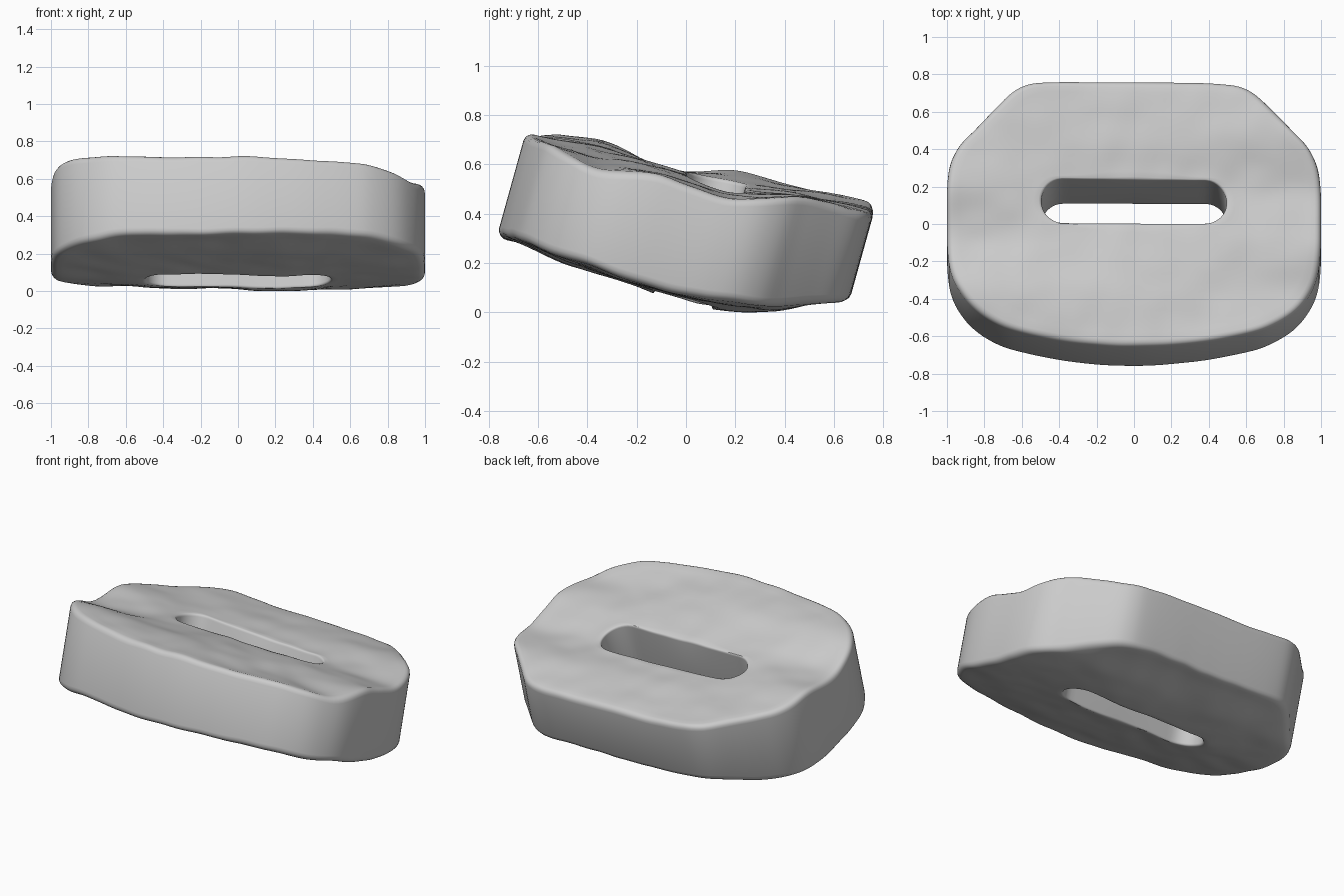
import bpy, math
from mathutils import Vector, Matrix, noise

if "Cube" in bpy.data.objects:
    bpy.data.objects.remove(bpy.data.objects["Cube"])

TILT = math.radians(15.5)      # slab leans down towards the back
SLOT_V, SLOT_R, SLOT_X = 0.07, 0.12, 0.495
N = 224

# right half of the outline, front to back (x, v); mirrored below
HALF = [(0, -.727), (.2, -.718), (.4, -.695), (.6, -.655), (.72, -.615), (.84, -.54),
        (.92, -.45), (.975, -.34), (.997, -.2), (1, 0), (.998, .15), (.98, .27),
        (.93, .37), (.85, .455), (.75, .56), (.66, .65), (.59, .692), (.5, .712), (.3, .72), (0, .72)]
outline = HALF + [(-x, v) for x, v in HALF[-2:0:-1]]

# surface heights along the slab: rows front to back, columns left / middle / right
ROWS = [-.7, -.42, -.14, .14, .42, .7]
TOP = [(.20, .162, .15), (.215, .185, .088), (.18, .18, .15),
       (.245, .182, .135), (.255, .222, .215), (.285, .245, .225)]
BOTTOM = [(-.225, -.27, -.225), (-.275, -.295, -.275), (-.28, -.31, -.295),
          (-.275, -.32, -.285), (-.22, -.265, -.235), (-.115, -.14, -.145)]


def catmull(a, b, c, d, t):
    return 0.5 * (2*b + (c-a)*t + (2*a-5*b+4*c-d)*t*t + (3*b-a-3*c+d)*t**3)


# smooth the outline
K = len(outline)
outline = [tuple(catmull(*[outline[(i + k) % K][c] for k in (-1, 0, 1, 2)], s / 5) for c in (0, 1))
           for i in range(K) for s in range(5)]


def height(table, x, v, seed):
    f = min(max((v + .7) / .28, 0), 4.999)
    i, t = int(f), f - int(f)
    rows = [table[min(max(i + k, 0), 5)] for k in (-1, 0, 1, 2)]
    l, m, r = (catmull(*[row[c] for row in rows], t) for c in range(3))
    h = m + (r - l) / 2 * x + ((r + l) / 2 - m) * x * x
    # hewn unevenness
    return h + .012 * noise.noise((x*2.6, v*3.6, seed)) + .007 * noise.noise((x*6, v*7, seed + 5))


def outer_radius(a):
    d, best = Vector((math.cos(a), math.sin(a))), 0
    for k, p in enumerate(outline):
        q = outline[(k + 1) % len(outline)]
        px, py, ex, ey = p[0], p[1] - SLOT_V, q[0] - p[0], q[1] - p[1]
        den = d.x * ey - d.y * ex
        if abs(den) < 1e-9:
            continue
        r = (px * ey - py * ex) / den
        s = (px * d.y - py * d.x) / den
        if r > 0 and -1e-6 <= s <= 1 + 1e-6:
            best = max(best, r)
    return best


def slot_radius(a):
    c, s, flat = abs(math.cos(a)), abs(math.sin(a)), SLOT_X - SLOT_R
    if s > 1e-9 and SLOT_R * c / s <= flat:
        return SLOT_R / s
    return flat * c + math.sqrt(max(SLOT_R**2 - (flat * s)**2, 0))


def rounded(d, r):             # drop of a rounded rim at distance d from the edge
    return 0 if d >= r else r - math.sqrt(r*r - (r-d)**2)


def column(a):
    ri, ro = slot_radius(a), outer_radius(a)
    rim_in, rim_out = .015, .035
    radii = [ri + rim_in * k for k in (0, .1, .4, 1)]
    radii += [ri + rim_in + (ro - rim_out - ri - rim_in) * k / 16 for k in range(1, 16)]
    radii += [ro - rim_out * k for k in (1, .6, .3, .1, 0)]
    top, low = [], []
    for r in radii:
        x, v = r * math.cos(a), SLOT_V + r * math.sin(a)
        drop = rounded(r - ri, rim_in) + rounded(ro - r, rim_out)
        top.append((x, v, height(TOP, x, v, 1.3) - drop))
        low.append((x, v, height(BOTTOM, x, v, 8.7) + drop))
    return top + low[::-1]


# slab with slot: one closed band of columns around the slot
cols = [column(2 * math.pi * i / N) for i in range(N)]
M = len(cols[0])
rot = Matrix.Rotation(-TILT, 3, 'X')
verts = [rot @ Vector(p) for c in cols for p in c]
low = min(p.z for p in verts)
mid = (min(p.y for p in verts) + max(p.y for p in verts)) / 2
verts = [p - Vector((0, mid, low)) for p in verts]
faces = [(i*M + j, i*M + (j+1) % M, ((i+1) % N)*M + (j+1) % M, ((i+1) % N)*M + j)
         for i in range(N) for j in range(M)]

mesh = bpy.data.meshes.new("slotted_stone")
mesh.from_pydata(verts, [], faces)
mesh.update()
stone = bpy.data.objects.new("slotted_stone", mesh)
bpy.context.collection.objects.link(stone)

mat = bpy.data.materials.new("light grey stone")
mat.diffuse_color = (.6, .6, .6, 1)
mat.use_nodes = True
mat.node_tree.nodes["Principled BSDF"].inputs["Base Color"].default_value = mat.diffuse_color
mesh.materials.append(mat)

bpy.context.view_layer.objects.active = stone
stone.select_set(True)
bpy.ops.object.mode_set(mode='EDIT')
bpy.ops.mesh.select_all(action='SELECT')
bpy.ops.mesh.normals_make_consistent(inside=False)
bpy.ops.object.mode_set(mode='OBJECT')
bpy.ops.object.shade_smooth_by_angle(angle=math.radians(40))
